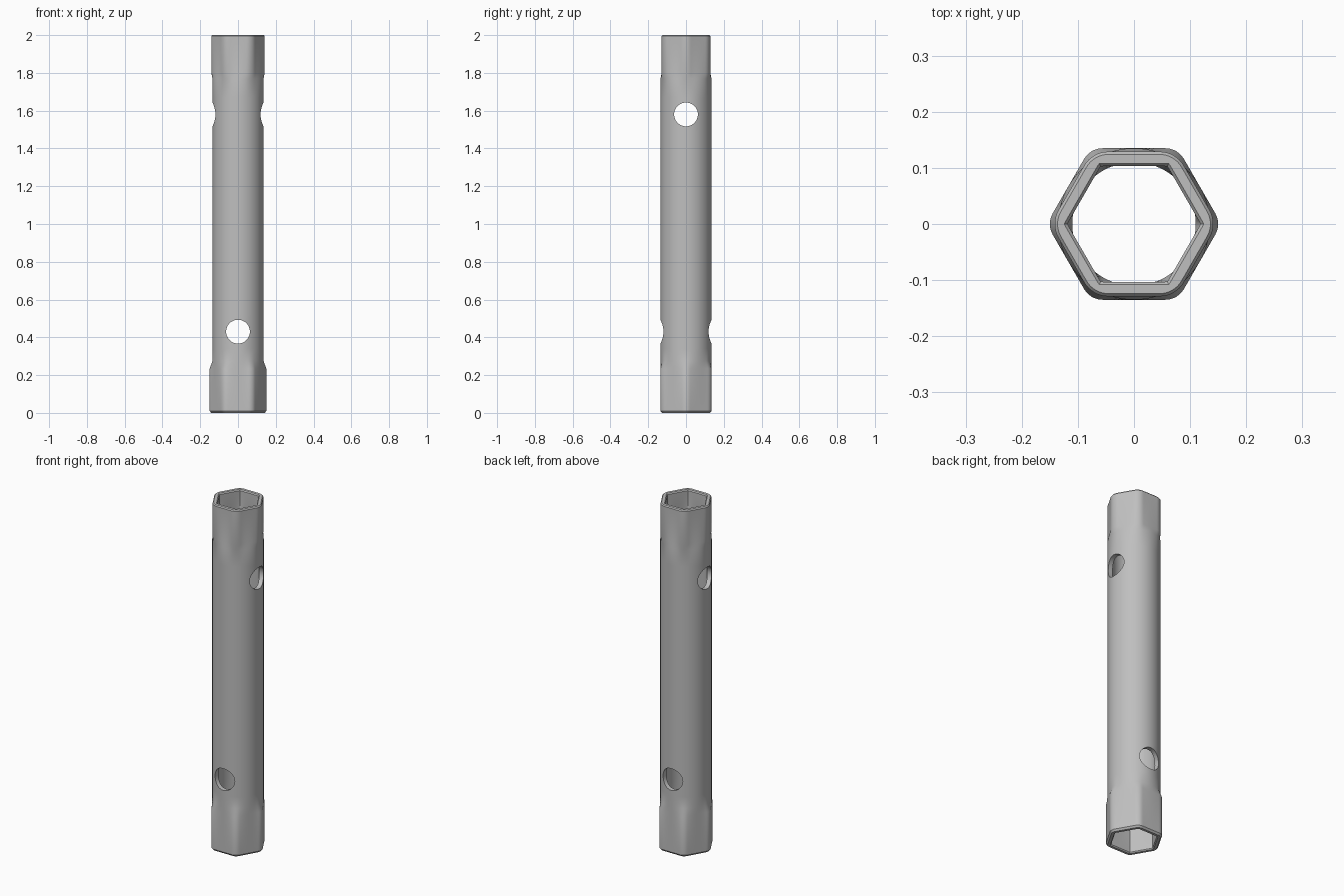
import bpy, bmesh
from math import pi, sin, cos, atan, sqrt, radians

if "Cube" in bpy.data.objects:
    bpy.data.objects.remove(bpy.data.objects["Cube"], do_unlink=True)

steel = bpy.data.materials.new("grey steel")
steel.use_nodes = True
GREY = (0.52, 0.52, 0.52, 1)
steel.diffuse_color = GREY
steel.node_tree.nodes["Principled BSDF"].inputs["Base Color"].default_value = GREY

STEPS = 144
TUBE, BORE = 0.135, 0.11      # outer and inner radius of the round shank


def hex_radius(angle, a, r):
    """Polar radius of a hexagon with apothem a and corner radius r (a == r is a circle)."""
    off = abs((angle % (pi / 3)) - pi / 6)          # angle away from the flat's normal
    if off <= atan((a - r) / sqrt(3) / a):
        return a / cos(off)
    d, delta = (a - r) * 2 / sqrt(3), pi / 6 - off
    return d * cos(delta) + sqrt(max(r * r - (d * sin(delta)) ** 2, 0))


def loft_ring(name, sections):
    """Closed loft through (z, apothem, corner radius) sections; last joins first."""
    bm = bmesh.new()
    rings = []
    for z, a, r in sections:
        ring = []
        for i in range(STEPS):
            t = 2 * pi * i / STEPS
            p = hex_radius(t, a, r)
            ring.append(bm.verts.new((p * cos(t), p * sin(t), z)))
        rings.append(ring)
    for k, low in enumerate(rings):
        high = rings[(k + 1) % len(rings)]
        for i in range(STEPS):
            j = (i + 1) % STEPS
            bm.faces.new((low[i], low[j], high[j], high[i]))
    bmesh.ops.recalc_face_normals(bm, faces=bm.faces)
    mesh = bpy.data.meshes.new(name)
    bm.to_mesh(mesh)
    bm.free()
    mesh.materials.append(steel)
    obj = bpy.data.objects.new(name, mesh)
    bpy.context.collection.objects.link(obj)
    return obj


# Outer skin upwards, then the bore back down
outer = [
    (0, 0.127, 0.03), (0.01, 0.135, 0.038), (0.235, 0.135, 0.038),
    (0.275, TUBE, TUBE), (0.34, TUBE, TUBE), (0.52, TUBE, TUBE),
    (1.49, TUBE, TUBE), (1.67, TUBE, TUBE), (1.77, TUBE, TUBE),
    (1.8, 0.129, 0.05), (1.994, 0.129, 0.05), (2, 0.124, 0.045),
]
inner = [
    (2, 0.108, 0.004), (1.994, 0.103, 0.002), (1.8, 0.103, 0.002),
    (1.77, BORE, BORE), (1.67, BORE, BORE), (1.49, BORE, BORE),
    (0.52, BORE, BORE), (0.34, BORE, BORE), (0.275, BORE, BORE),
    (0.235, 0.108, 0.002), (0.006, 0.108, 0.002), (0, 0.113, 0.004),
]
spanner = loft_ring("box_spanner_tube", outer + inner)

# Cross holes for the turning bar, one along each axis
for name, z, rot in (("upper_hole_cutter", 1.58, (0, pi / 2, 0)),
                     ("lower_hole_cutter", 0.43, (pi / 2, 0, 0))):
    bpy.ops.mesh.primitive_cylinder_add(vertices=48, radius=0.063, depth=0.5,
                                        location=(0, 0, z), rotation=rot)
    cutter = bpy.context.object
    cutter.name = name
    cutter.data.materials.append(steel)
    cutter.hide_render = True
    cut = spanner.modifiers.new(name, "BOOLEAN")
    cut.operation = "DIFFERENCE"
    cut.solver = "EXACT"
    cut.object = cutter
    bpy.ops.object.select_all(action="DESELECT")
    spanner.select_set(True)
    bpy.context.view_layer.objects.active = spanner
    bpy.ops.object.modifier_apply(modifier=cut.name)
    bpy.data.objects.remove(cutter, do_unlink=True)

bpy.ops.object.shade_smooth_by_angle(angle=radians(30))
